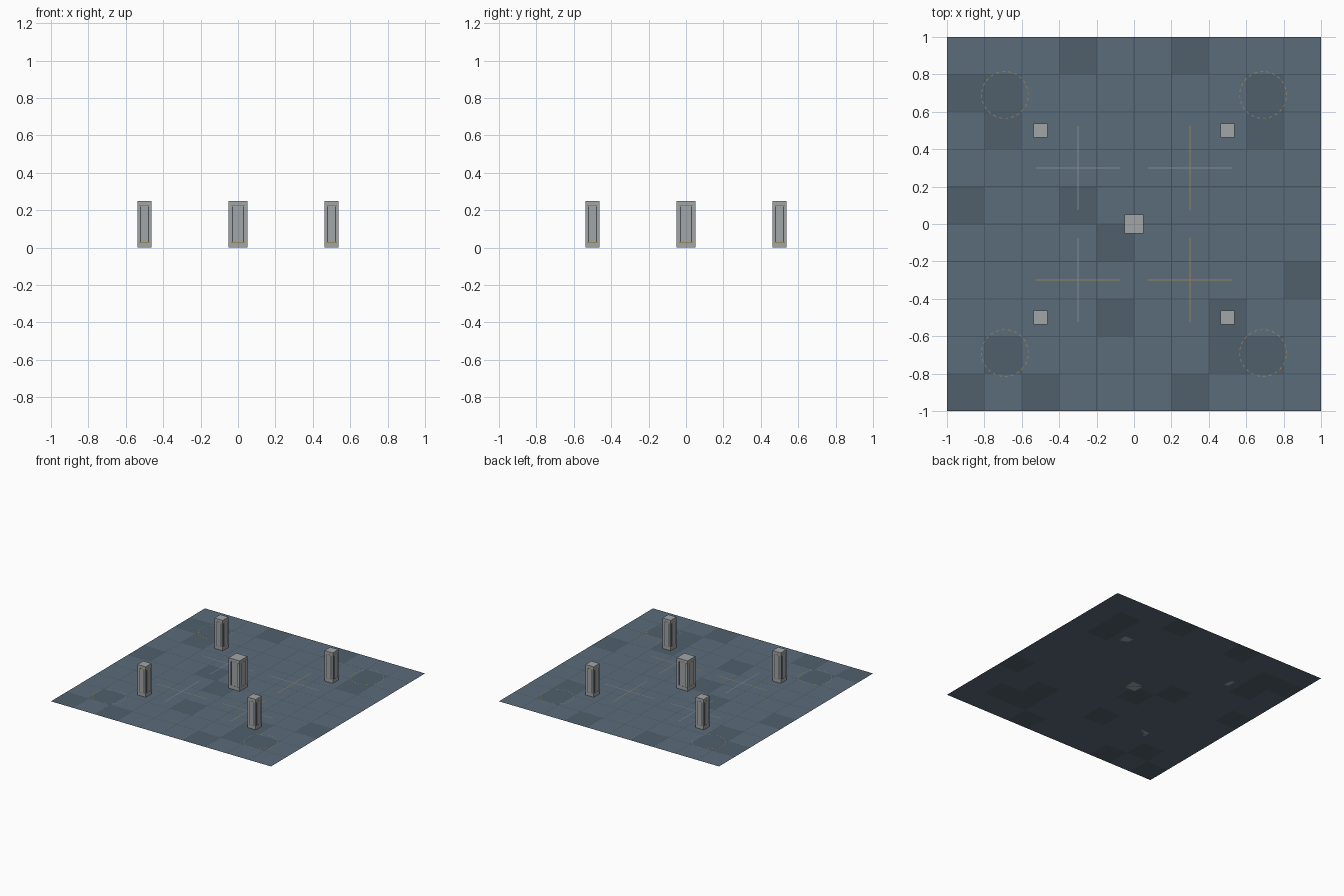
import bpy, bmesh
from math import cos, sin, pi
from mathutils import Matrix

if "Cube" in bpy.data.objects:
    bpy.data.objects.remove(bpy.data.objects["Cube"])


def material(name, rgb):
    m = bpy.data.materials.new(name)
    m.diffuse_color = (*rgb, 1)
    m.use_nodes = True
    m.node_tree.nodes["Principled BSDF"].inputs["Base Color"].default_value = m.diffuse_color
    return m


SLATE = material("slate", (0.105, 0.15, 0.195))
DARK_SLATE = material("dark_slate", (0.08, 0.115, 0.15))
SEAM = material("seam", (0.06, 0.09, 0.12))
GOLD = material("gold", (0.33, 0.24, 0.10))
PALE = material("pale_line", (0.22, 0.28, 0.32))
STONE = material("stone", (0.36, 0.38, 0.39))
GROOVE = material("groove", (0.07, 0.085, 0.10))


def finish(name, bm, mats):
    me = bpy.data.meshes.new(name)
    bm.to_mesh(me)
    bm.free()
    for m in mats:
        me.materials.append(m)
    ob = bpy.data.objects.new(name, me)
    bpy.context.collection.objects.link(ob)
    return ob


def strip(bm, cx, cy, w, d, z, mat=0):
    """Flat upward-facing rectangle."""
    f = bm.faces.new([bm.verts.new((cx + sx * w / 2, cy + sy * d / 2, z))
                      for sx, sy in ((-1, -1), (1, -1), (1, 1), (-1, 1))])
    f.material_index = mat


# Tiled floor: 10 x 10 flat sheet with some darker tiles
DARK = {(3, 9), (6, 9), (0, 8), (1, 8), (8, 8), (1, 7), (8, 7), (0, 5), (3, 5),
        (4, 4), (9, 3), (4, 2), (7, 2), (1, 1), (7, 1), (8, 1), (0, 0), (2, 0), (6, 0)}
bm = bmesh.new()
bmesh.ops.create_grid(bm, x_segments=10, y_segments=10, size=1)
for f in bm.faces:
    c = f.calc_center_median()
    f.material_index = int((int((c.x + 1) / 0.2), int((c.y + 1) / 0.2)) in DARK)
finish("floor_tiles", bm, [SLATE, DARK_SLATE])

# Seams between the tiles
bm = bmesh.new()
for i in range(1, 10):
    p = -1 + 0.2 * i
    strip(bm, p, 0, 0.004, 2, 0.0006)
    strip(bm, 0, p, 2, 0.004, 0.0006)
finish("floor_seams", bm, [SEAM])

# Inlaid crosses, gold or pale per arm
bm = bmesh.new()
for x, y, across, along in ((-0.3, 0.3, 1, 1), (0.3, 0.3, 1, 0),
                            (-0.3, -0.3, 0, 1), (0.3, -0.3, 0, 0)):
    strip(bm, x, y, 0.45, 0.005, 0.0012, across)
    strip(bm, x, y, 0.005, 0.45, 0.0014, along)
finish("floor_crosses", bm, [GOLD, PALE])

# Dashed circles near the corners
bm = bmesh.new()
N, R, T = 24, 0.125, 0.0022
for cx in (-0.69, 0.69):
    for cy in (-0.69, 0.69):
        for k in range(N):
            a, b = 2 * pi * k / N, 2 * pi * (k + 0.5) / N
            bm.faces.new([bm.verts.new((cx + r * cos(t), cy + r * sin(t), 0.0012))
                          for r, t in ((R - T, a), (R + T, a), (R + T, b), (R - T, b))])
finish("floor_circles", bm, [GOLD])


def box(bm, center, size, mat, spin=0.0):
    m = (Matrix.Rotation(spin, 4, 'Z') @ Matrix.Translation(center)
         @ Matrix.Diagonal((*size, 1)))
    for v in bmesh.ops.create_cube(bm, size=1, matrix=m)["verts"]:
        for f in v.link_faces:
            f.material_index = mat


def pillar(name, x, y, w, h=0.25):
    bm = bmesh.new()
    box(bm, (0, 0, h / 2), (w, w, h), 0)
    # Two dark grooves and two gold bands on every side
    for k in range(4):
        a = k * pi / 2
        for s in (-1, 1):
            box(bm, (s * w * 0.29, -w / 2, h / 2), (0.006, 0.001, 0.19), 1, a)
        for z in (0.028, 0.225):
            box(bm, (0, -w / 2, z), (w * 0.75, 0.001, 0.004), 2, a)
    finish(name, bm, [STONE, GROOVE, GOLD]).location = (x, y, 0)


# Central pillar and four corner pillars
pillar("centre_pillar", 0, 0, 0.1)
for x in (-0.5, 0.5):
    for y in (-0.5, 0.5):
        pillar("corner_pillar", x, y, 0.075)
